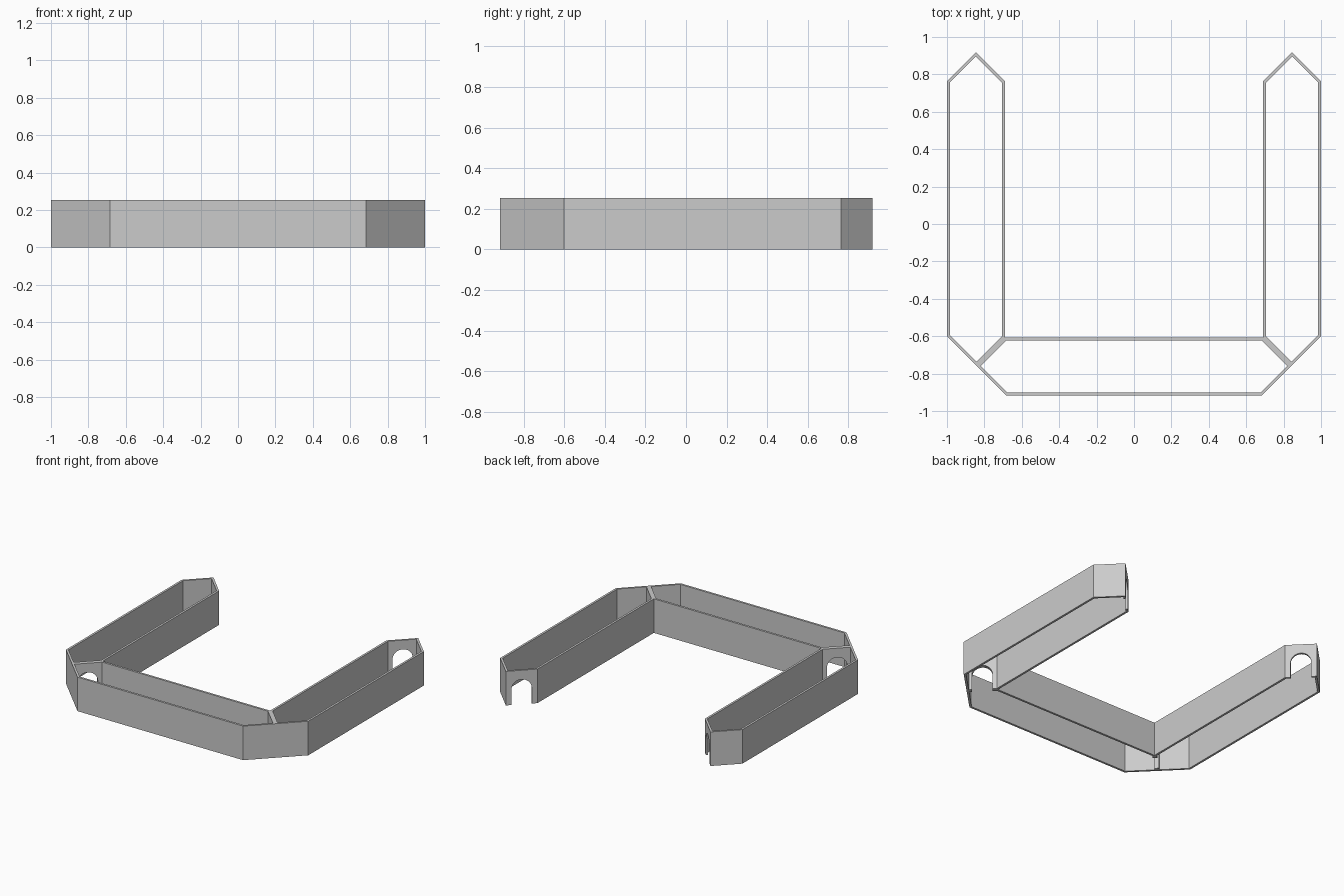
import bpy, bmesh, math
from mathutils import Vector

if "Cube" in bpy.data.objects:
    bpy.data.objects.remove(bpy.data.objects["Cube"], do_unlink=True)

HEIGHT, WALL = 0.254, 0.016
ARCH_RADIUS, ARCH_SPRING, ARCH_STEPS = 0.07, 0.116, 16

grey = bpy.data.materials.new("plain grey")
grey.use_nodes = True
grey.diffuse_color = (0.6, 0.6, 0.6, 1)
grey.node_tree.nodes["Principled BSDF"].inputs["Base Color"].default_value = (0.6, 0.6, 0.6, 1)


def inset_corners(pts):
    """Mitred inner corners of a counter-clockwise outline."""
    inner = []
    for i, p in enumerate(pts):
        d0 = (p - pts[i - 1]).normalized()
        d1 = (pts[(i + 1) % len(pts)] - p).normalized()
        n0, n1 = Vector((-d0.y, d0.x)), Vector((-d1.y, d1.x))
        inner.append(p + (n0 + n1) * WALL / (1 + n0.dot(n1)))
    return inner


def wall_frame(name, corners, doorways):
    """Open ring of walls; walls listed in doorways get an arched opening."""
    pts = [Vector(c) for c in corners]
    inner = inset_corners(pts)
    bm = bmesh.new()
    for i, a in enumerate(pts):
        j = (i + 1) % len(pts)
        b = pts[j]
        along = (b - a).normalized()
        inward = Vector((-along.y, along.x)) * WALL
        # Each profile point holds its outer position, inner position and height
        profile = [(a, inner[i], 0)]
        if i in doorways:
            mid = (a + b) / 2
            opening = [(-ARCH_RADIUS, 0)]
            for k in range(ARCH_STEPS + 1):
                t = math.pi * (1 - k / ARCH_STEPS)
                opening.append((ARCH_RADIUS * math.cos(t), ARCH_SPRING + ARCH_RADIUS * math.sin(t)))
            opening.append((ARCH_RADIUS, 0))
            for u, z in opening:
                p = mid + along * u
                profile.append((p, p + inward, z))
        profile += [(b, inner[j], 0), (b, inner[j], HEIGHT), (a, inner[i], HEIGHT)]
        outside = [bm.verts.new((o.x, o.y, z)) for o, _, z in profile]
        inside = [bm.verts.new((q.x, q.y, z)) for _, q, z in profile]
        bm.faces.new(outside)
        bm.faces.new(inside[::-1])
        count = len(profile)
        for k in range(count):
            # Skip the mitred ends, where neighbouring walls join
            if k in (count - 3, count - 1):
                continue
            m = (k + 1) % count
            bm.faces.new((outside[k], inside[k], inside[m], outside[m]))
    bmesh.ops.remove_doubles(bm, verts=bm.verts, dist=0.0001)
    bmesh.ops.recalc_face_normals(bm, faces=bm.faces)
    mesh = bpy.data.meshes.new(name)
    bm.to_mesh(mesh)
    bm.free()
    mesh.materials.append(grey)
    obj = bpy.data.objects.new(name, mesh)
    bpy.context.collection.objects.link(obj)
    bpy.ops.object.select_all(action='DESELECT')
    obj.select_set(True)
    bpy.context.view_layer.objects.active = obj
    bpy.ops.object.shade_smooth_by_angle(angle=math.radians(30))
    return obj


def mirrored(pts):
    return [(-x, y) for x, y in reversed(pts)]


# Corners shared between the middle section and the side arms
elbow = (0.691, -0.608)
joint = (0.8415, -0.7585)
front_corner = (0.684, -0.916)

# Side arms, with doorways at the divider and the inner rear wall
arm = [joint, (1.0, -0.6), (1.0, 0.763), (0.845, 0.918), (0.691, 0.764), elbow]
wall_frame("left_arm", arm, {3, 5})
wall_frame("right_arm", mirrored(arm), {1, 5})

# Middle section, with a doorway into each arm
half = [front_corner, joint, elbow]
wall_frame("middle_section", half + mirrored(half), {1, 3})
